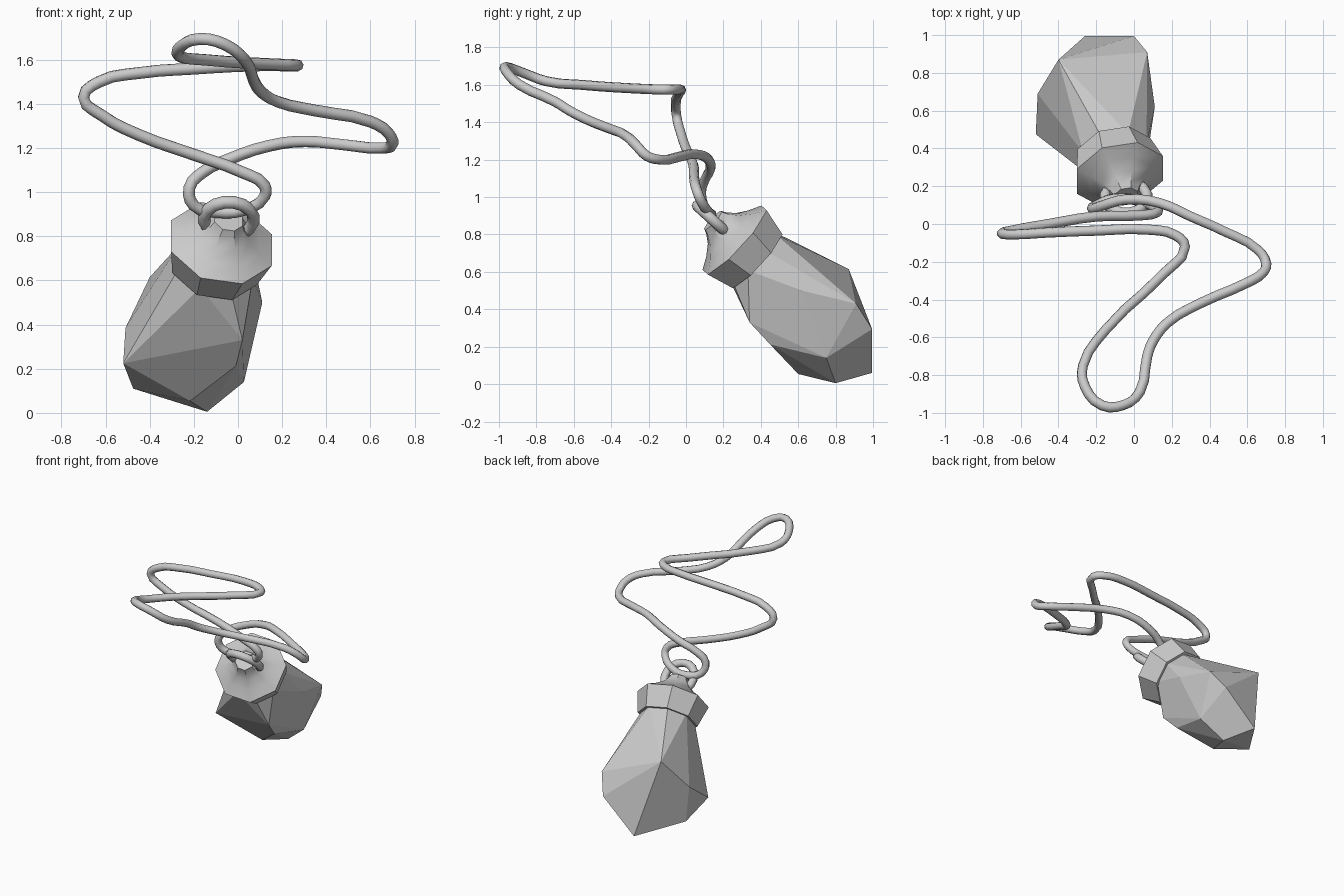
import bpy, bmesh, math
from mathutils import Vector, Matrix

if "Cube" in bpy.data.objects:
    bpy.data.objects.remove(bpy.data.objects["Cube"])

# Pendant frame: axis runs from the ring down into the crystal
AX = Vector((-.2, .72, -.66)).normalized()
U = (Vector((1, 0, 0)) - AX * AX.x).normalized()
V = AX.cross(U)
RIM = Vector((-.075, .26, .77))

def ring_pts(r, t, n=8):
    return [RIM + AX * t + r * (U * math.cos(a) + V * math.sin(a))
            for a in [2 * math.pi * (k + .5) / n for k in range(n)]]

def finish(bm, name, angle=None):
    bmesh.ops.recalc_face_normals(bm, faces=bm.faces)
    me = bpy.data.meshes.new(name)
    bm.to_mesh(me)
    bm.free()
    ob = bpy.data.objects.new(name, me)
    bpy.context.collection.objects.link(ob)
    if angle:
        bpy.context.view_layer.objects.active = ob
        ob.select_set(True)
        bpy.ops.object.shade_smooth_by_angle(angle=math.radians(angle))
        ob.select_set(False)

# Octagonal cap: concave neck flaring to a rim, then a tapered band
bm = bmesh.new()
rings = [[bm.verts.new(p) for p in ring_pts(r, t)] for r, t in
         [(.07, -.16), (.085, -.13), (.12, -.085), (.18, -.04), (.252, 0), (.212, .155)]]
for a, b in zip(rings, rings[1:]):
    for k in range(8):
        bm.faces.new((a[k], a[(k + 1) % 8], b[(k + 1) % 8], b[k]))
bm.faces.new(rings[0])
bm.faces.new(rings[-1])
finish(bm, "cap", 30)

# Faceted crystal: hull of its corners and the neck inside the cap
bm = bmesh.new()
corners = [(-.14, .80, .005), (-.217, .60, .054), (-.475, .68, .11), (-.52, .475, .225),
           (-.51, .69, .385), (.027, .75, .14), (-.01, .45, .212), (.02, .34, .33),
           (0, .995, .294), (-.26, .995, .06), (-.40, .87, .615), (.07, .91, .43),
           (.11, .62, .50), (-.2, .52, .79)]
for p in corners + ring_pts(.185, .13):
    bm.verts.new(p)
bmesh.ops.convex_hull(bm, input=bm.verts)
bmesh.ops.delete(bm, geom=[v for v in bm.verts if not v.link_faces], context='VERTS')
bmesh.ops.dissolve_limit(bm, angle_limit=math.radians(9), verts=bm.verts, edges=bm.edges)
finish(bm, "crystal")

# Hanging ring
bpy.ops.mesh.primitive_torus_add(major_radius=.113, minor_radius=.029,
                                 major_segments=16, minor_segments=8)
ob = bpy.context.object
ob.name = "hanging_ring"
ob.matrix_world = Matrix.Translation(RIM - AX * .165) @ Matrix((U, AX, U.cross(AX))).transposed().to_4x4()
bpy.ops.object.shade_smooth_by_angle(angle=math.radians(60))
ob.select_set(False)

# Closed cord looping through the ring
path = [(.27, -.12, 1.575), (.16, -.26, 1.58), (-.15, -.56, 1.60), (-.27, -.75, 1.62),
        (-.26, -.86, 1.66), (-.17, -.96, 1.695), (-.06, -.96, 1.67), (.03, -.89, 1.60),
        (.07, -.70, 1.51), (.10, -.62, 1.46), (.18, -.52, 1.41), (.35, -.42, 1.37),
        (.60, -.31, 1.32), (.68, -.26, 1.27), (.70, -.21, 1.22), (.66, -.14, 1.20),
        (.48, -.04, 1.215), (.30, .04, 1.23), (.14, .11, 1.21), (-.04, .13, 1.15),
        (-.16, .10, 1.09), (-.22, .08, 1.02), (-.20, .10, .94), (-.10, .135, .91),
        (.03, .12, .92), (.12, .08, .98), (.12, .06, 1.03), (.02, .045, 1.09),
        (-.20, .04, 1.17), (-.45, .00, 1.26), (-.62, -.03, 1.35), (-.70, -.05, 1.43),
        (-.63, -.055, 1.50), (-.45, -.045, 1.54), (-.20, -.035, 1.56), (.08, -.03, 1.575),
        (.22, -.06, 1.575)]
cu = bpy.data.curves.new("cord", 'CURVE')
cu.dimensions = '3D'
cu.bevel_depth = .027
cu.bevel_resolution = 2
cu.resolution_u = 3
sp = cu.splines.new('BEZIER')
sp.bezier_points.add(len(path) - 1)
for b, p in zip(sp.bezier_points, path):
    b.co = p
    b.handle_left_type = b.handle_right_type = 'AUTO'
sp.use_cyclic_u = True
bpy.context.collection.objects.link(bpy.data.objects.new("cord", cu))
